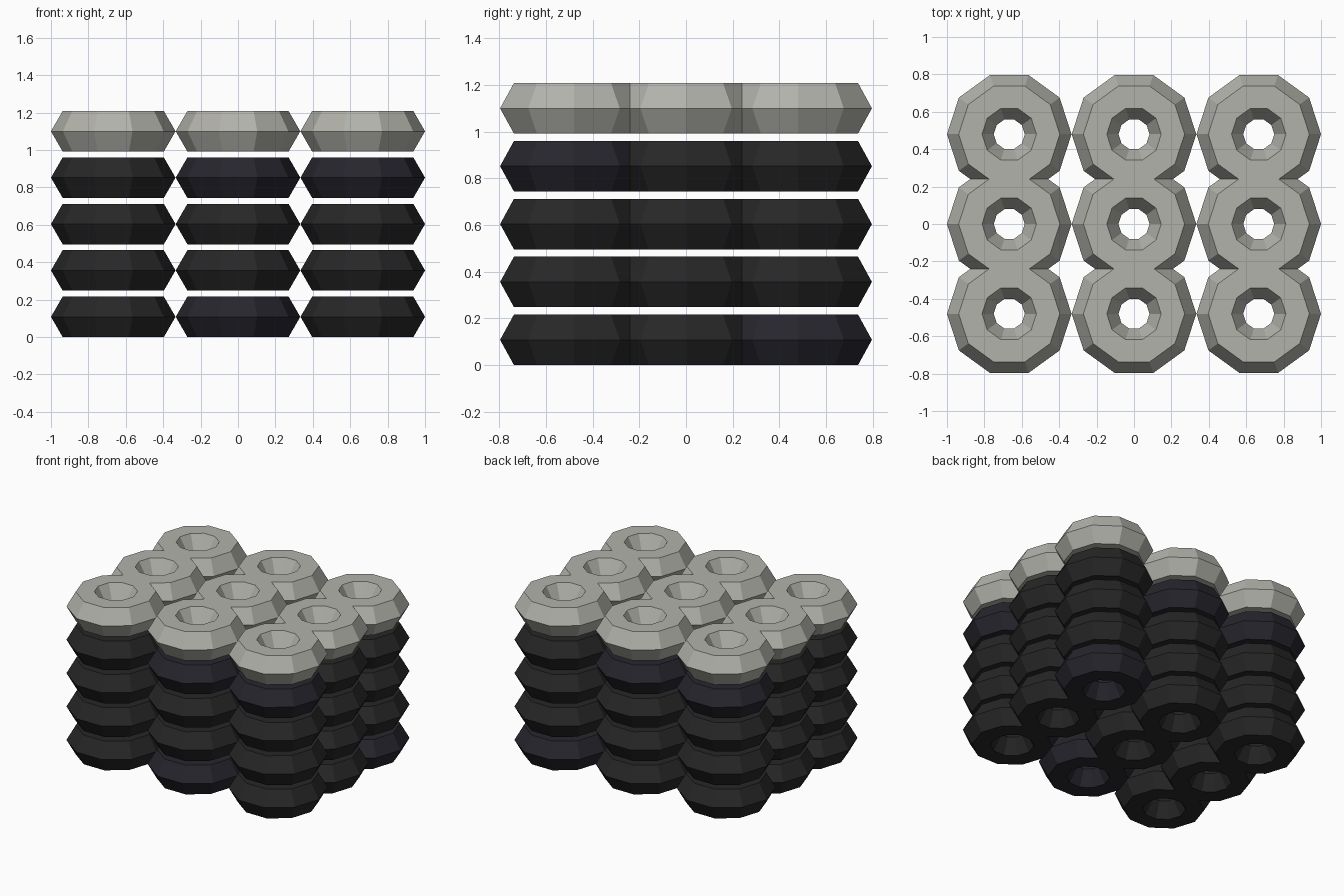
import bpy, bmesh
from math import cos, sin, pi

if "Cube" in bpy.data.objects:
    bpy.data.objects.remove(bpy.data.objects["Cube"])

MAJOR, MINOR = 0.208, 0.125      # ring radius and hexagonal section radius
SIDES, SECTION = 10, 6
STEP_X, STEP_Y, STEP_Z = 0.667, 0.48, 0.248


def material(name, rgb):
    m = bpy.data.materials.new(name)
    m.diffuse_color = (*rgb, 1)
    m.use_nodes = True
    m.node_tree.nodes["Principled BSDF"].inputs["Base Color"].default_value = m.diffuse_color
    return m


def tyre_mesh(name, mat):
    # low-poly ring: a hexagon swept round ten sides
    bm = bmesh.new()
    rings = []
    for i in range(SIDES):
        a = 2 * pi * i / SIDES
        ring = []
        for j in range(SECTION):
            b = 2 * pi * j / SECTION
            r = MAJOR + MINOR * cos(b)
            ring.append(bm.verts.new((r * cos(a), r * sin(a), MINOR * sin(b))))
        rings.append(ring)
    for i in range(SIDES):
        p, q = rings[i], rings[(i + 1) % SIDES]
        for j in range(SECTION):
            k = (j + 1) % SECTION
            bm.faces.new((p[j], q[j], q[k], p[k]))
    bmesh.ops.recalc_face_normals(bm, faces=bm.faces)
    mesh = bpy.data.meshes.new(name)
    bm.to_mesh(mesh)
    bm.free()
    mesh.materials.append(mat)
    return mesh


black = tyre_mesh("black_tyre", material("rubber_black", (0.02, 0.02, 0.021)))
bluish = tyre_mesh("bluish_tyre", material("rubber_bluish", (0.02, 0.019, 0.027)))
pale = tyre_mesh("pale_tyre", material("rubber_pale", (0.45, 0.45, 0.41)))

# the few tyres with a slightly bluer rubber
BLUISH = {(1, 1, 0), (0, -1, 0), (0, -1, 3), (1, -1, 3), (-1, 1, 3), (0, 1, 3)}

# three by three stacks, five tyres high, pale tyre on top
base = MINOR * sin(pi / 3)
for ix in (-1, 0, 1):
    for iy in (-1, 0, 1):
        for layer in range(5):
            if layer == 4:
                mesh = pale
            else:
                mesh = bluish if (ix, iy, layer) in BLUISH else black
            kind = "top_tyre" if layer == 4 else "stack_tyre"
            ob = bpy.data.objects.new(f"{kind}_{ix + 2}_{iy + 2}_{layer + 1}", mesh)
            ob.location = (ix * STEP_X, iy * STEP_Y, base + layer * STEP_Z)
            bpy.context.collection.objects.link(ob)
